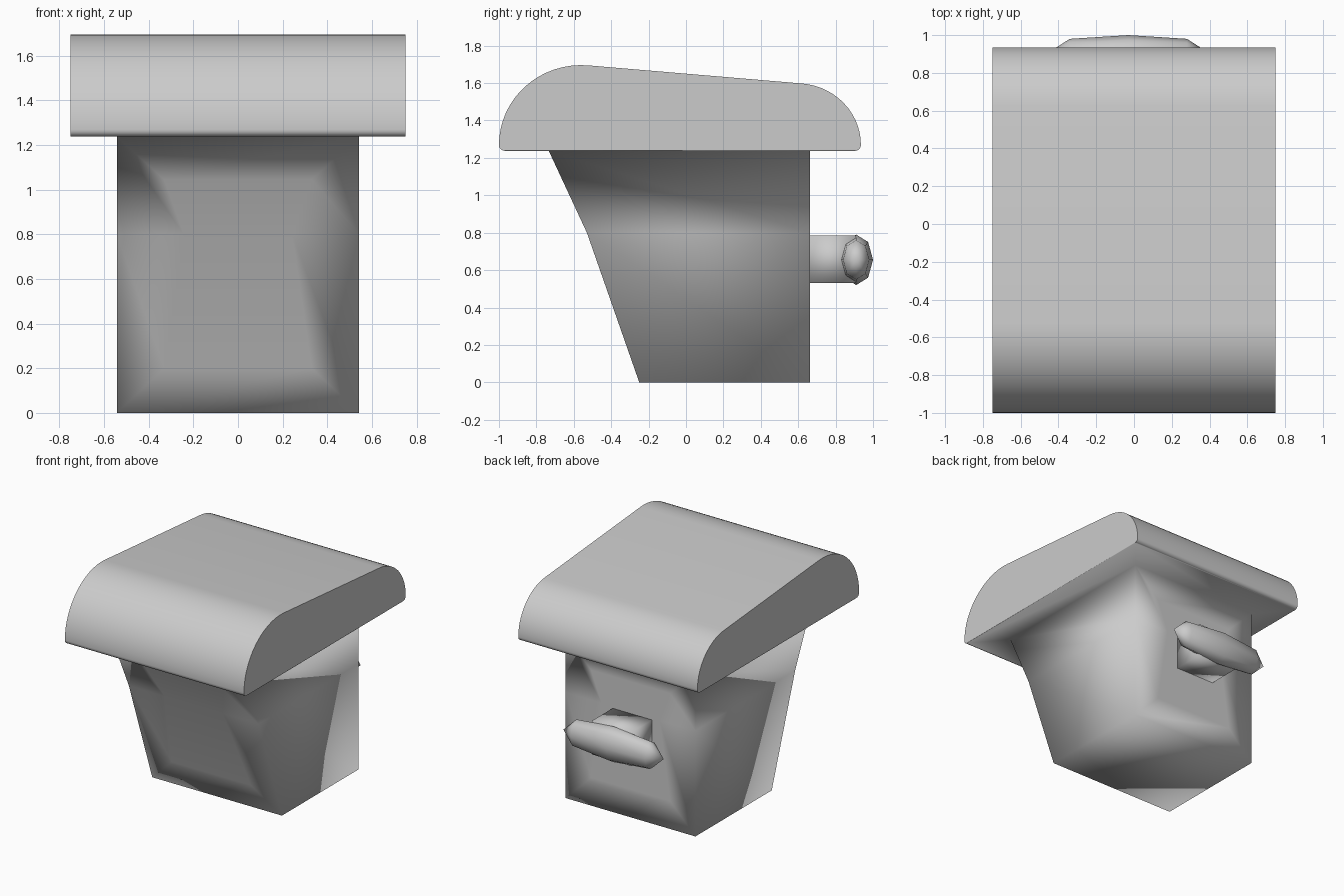
import bpy, bmesh, math

if "Cube" in bpy.data.objects:
    bpy.data.objects.remove(bpy.data.objects["Cube"])

grey = bpy.data.materials.new("grey")
grey.diffuse_color = (0.55, 0.55, 0.55, 1)
grey.use_nodes = True
grey.node_tree.nodes["Principled BSDF"].inputs["Base Color"].default_value = grey.diffuse_color


def finish(name, bm):
    bmesh.ops.recalc_face_normals(bm, faces=bm.faces)
    for f in bm.faces:
        f.smooth = True
    me = bpy.data.meshes.new(name)
    bm.to_mesh(me)
    bm.free()
    me.materials.append(grey)
    ob = bpy.data.objects.new(name, me)
    bpy.context.collection.objects.link(ob)
    return ob


def bridge(bm, a, b, closed=True):
    """Quads between two vertex rows of equal length."""
    faces = []
    n = len(a)
    for i in range(n if closed else n - 1):
        j = (i + 1) % n
        faces.append(bm.faces.new((a[i], a[j], b[j], b[i])))
    return faces


def arc(cy, cz, ry, rz, start, end, steps):
    pts = []
    for i in range(steps + 1):
        t = math.radians(start + (end - start) * i / steps)
        pts.append((cy + ry * math.cos(t), cz + rz * math.sin(t)))
    return pts


# rounded cap: outline runs from the front bottom over the top to the back bottom
outline = (arc(-0.97, 1.268, 0.03, 0.03, 270, 195, 4)
           + arc(-0.56, 1.27, 0.44, 0.426, 180, 85, 16)
           + arc(0.59, 1.27, 0.345, 0.329, 85, 0, 14)
           + arc(0.905, 1.268, 0.03, 0.03, -15, -90, 4))
bm = bmesh.new()
left = [bm.verts.new((-0.75, y, z)) for y, z in outline]
right = [bm.verts.new((0.75, y, z)) for y, z in outline]
bridge(bm, left, right, closed=False)
ends = [bm.faces.new(left), bm.faces.new(right)]
# crisp cap ends, softly blended into the underside
for f in ends:
    for e in f.edges:
        e.smooth = abs(e.verts[0].co.y - e.verts[1].co.y) > 1.5

# tapered body grown from the underside: (front y, z) levels
rim = [left[0], right[0], right[-1], left[-1]]
walls = []
for front, z in ((-0.734, 1.238), (-0.53, 0.8), (-0.25, 0)):
    ring = [bm.verts.new((x, y, z)) for x, y in
            ((-0.543, front), (0.543, front), (0.543, 0.663), (-0.543, 0.663))]
    walls.append(bridge(bm, rim, ring))
    rim = ring
bm.faces.new(rim)
bmesh.ops.recalc_face_normals(bm, faces=bm.faces)
# flat middle panels on the front and back walls
for side in (0, 2):
    bmesh.ops.inset_region(bm, faces=[walls[1][side], walls[2][side]], thickness=0.3)
finish("body_and_cap", bm)

# stem joining the knob to the back wall
bm = bmesh.new()
rows = [[bm.verts.new((x, y, z)) for x, z in
         ((-0.18, 0.53), (0.15, 0.53), (0.15, 0.785), (-0.18, 0.785))] for y in (0.65, 0.91)]
bridge(bm, *rows)
for r in rows:
    bm.faces.new(r)
finish("knob_stem", bm)

# faceted crossbar knob with pointed ends
bm = bmesh.new()
cx, cy, cz = -0.03, 0.91, 0.655
rings = []
for dx, s in ((-0.31, 0.78), (0, 1), (0.31, 0.78)):
    rings.append([bm.verts.new((cx + dx, y, z))
                  for y, z in arc(cy, cz, 0.09 * s, 0.135 * s, 0, 315, 7)])
for r, q in zip(rings, rings[1:]):
    bridge(bm, r, q)
for r, dx in ((rings[0], -0.42), (rings[2], 0.42)):
    tip = bm.verts.new((cx + dx, cy, cz))
    for i in range(8):
        bm.faces.new((tip, r[i], r[(i + 1) % 8]))
finish("crossbar_knob", bm)
